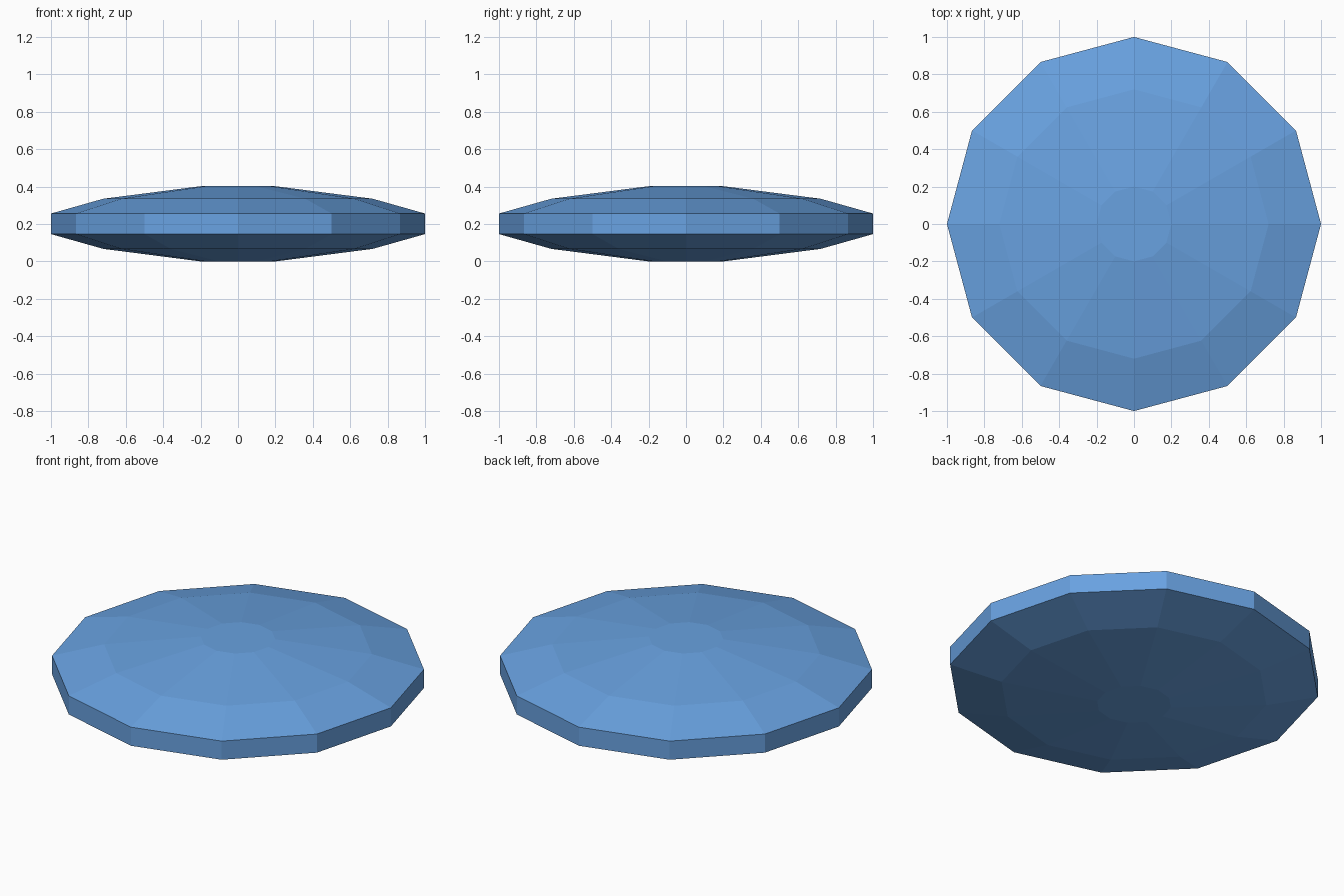
import bpy
import bmesh
from math import cos, sin, tau

cube = bpy.data.objects.get("Cube")
if cube:
    bpy.data.objects.remove(cube, do_unlink=True)

SIDES = 12
MID_Z = 0.201
# Upper half profile: radius and height above the middle plane
HALF = [(1.0, 0.055), (0.72, 0.134), (0.2, 0.201)]

blue = bpy.data.materials.new("sky_blue")
blue.use_nodes = True
colour = (0.14, 0.36, 0.75, 1)
blue.diffuse_color = colour
blue.node_tree.nodes["Principled BSDF"].inputs["Base Color"].default_value = colour

# Faceted disc: the mirrored profile, from bottom cap to top cap
profile = [(r, MID_Z - h) for r, h in reversed(HALF)] + [(r, MID_Z + h) for r, h in HALF]

bm = bmesh.new()
rings = []
for r, z in profile:
    angles = [tau * i / SIDES for i in range(SIDES)]
    rings.append([bm.verts.new((r * cos(a), r * sin(a), z)) for a in angles])

# Sloped bands and rim
for low, high in zip(rings, rings[1:]):
    for i in range(SIDES):
        j = (i + 1) % SIDES
        bm.faces.new((low[i], low[j], high[j], high[i]))

# Flat caps
bm.faces.new(rings[-1])
bm.faces.new(rings[0][::-1])
bmesh.ops.recalc_face_normals(bm, faces=bm.faces)

mesh = bpy.data.meshes.new("disc")
bm.to_mesh(mesh)
bm.free()
mesh.materials.append(blue)
disc = bpy.data.objects.new("disc", mesh)
bpy.context.collection.objects.link(disc)
